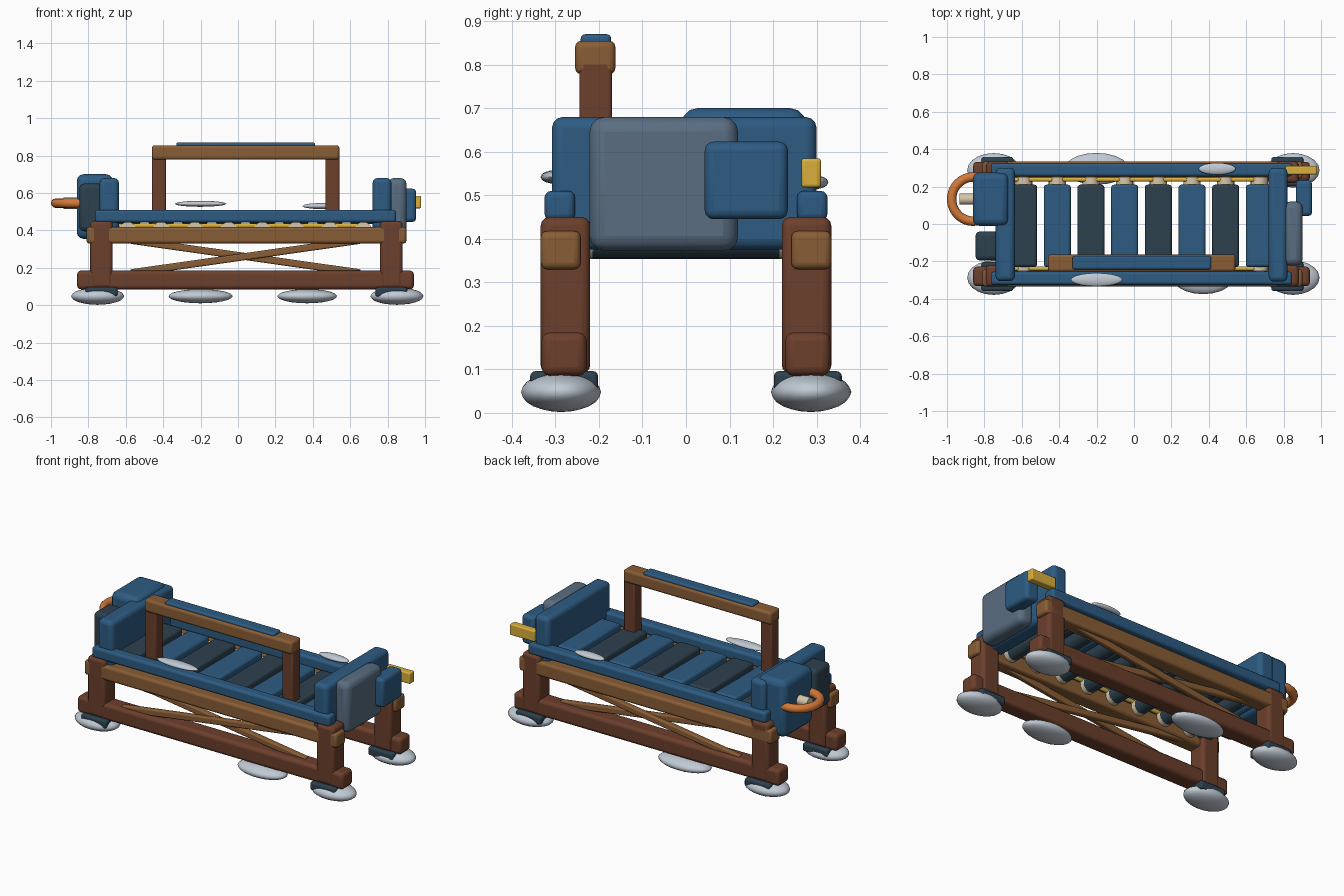
import bpy
import math
from mathutils import Vector

cube = bpy.data.objects.get("Cube")
if cube:
    bpy.data.objects.remove(cube, do_unlink=True)


def material(name, rgb):
    m = bpy.data.materials.new(name)
    m.use_nodes = True
    col = (*rgb, 1)
    m.diffuse_color = col
    bsdf = m.node_tree.nodes["Principled BSDF"]
    bsdf.inputs["Base Color"].default_value = col
    bsdf.inputs["Roughness"].default_value = 0.7
    return m


BLUE = material("blue cloth", (0.026, 0.105, 0.225))
DARK = material("dark slate", (0.026, 0.052, 0.075))
BROWN = material("dark wood", (0.15, 0.05, 0.025))
TAN = material("light wood", (0.25, 0.11, 0.036))
GREY = material("blue grey", (0.1, 0.155, 0.22))
SNOW = material("snow white", (0.53, 0.59, 0.66))
ORANGE = material("orange", (0.65, 0.19, 0.04))
YELLOW = material("yellow", (0.7, 0.43, 0.045))
CREAM = material("cream", (0.68, 0.57, 0.4))


def finish(name, mat, angle=40):
    ob = bpy.context.object
    ob.name = ob.data.name = name
    ob.data.materials.append(mat)
    bpy.ops.object.shade_smooth_by_angle(angle=math.radians(angle))
    return ob


def box(name, mat, x, y, z, bevel=0.015):
    """Rounded box from its (min, max) range on each axis."""
    bpy.ops.mesh.primitive_cube_add(size=1)
    ob = bpy.context.object
    size = Vector([b - a for a, b in (x, y, z)])
    mid = Vector([(a + b) / 2 for a, b in (x, y, z)])
    for v in ob.data.vertices:
        v.co = v.co * size
    ob.location = mid
    mod = ob.modifiers.new("round", "BEVEL")
    mod.width = bevel
    mod.segments = 3
    return finish(name, mat)


def rod(name, mat, a, b, radius):
    a, b = Vector(a), Vector(b)
    bpy.ops.mesh.primitive_cylinder_add(
        vertices=20, radius=radius, depth=(b - a).length, location=(a + b) / 2,
        rotation=(b - a).to_track_quat("Z", "Y").to_euler())
    return finish(name, mat)


def blob(name, mid, half):
    bpy.ops.mesh.primitive_ico_sphere_add(subdivisions=3, radius=1, location=mid)
    ob = bpy.context.object
    for v in ob.data.vertices:
        v.co = v.co * Vector(half)
    return finish(name, SNOW)


def span(mid, half):
    return (mid - half, mid + half)


# Two matching side frames
for side, s in (("front", -1), ("back", 1)):
    y = s * 0.28
    box(side + "_lower_rail", BROWN, (-0.86, 0.94), span(y, 0.052), (0.085, 0.185), 0.02)
    box(side + "_upper_rail", TAN, (-0.81, 0.9), span(s * 0.288, 0.046), (0.33, 0.418))
    box(side + "_cushion_rail", BLUE, (-0.765, 0.845), span(s * 0.29, 0.035), (0.442, 0.51))
    for end, x in (("right", -0.73), ("left", 0.82)):
        box(f"{side}_{end}_leg", BROWN, span(x, 0.06), span(s * 0.277, 0.057), (0.09, 0.45), 0.02)
        box(f"{side}_{end}_foot_pad", DARK, span(x, 0.085), span(y, 0.078), (0.045, 0.096), 0.012)
        blob(f"{side}_{end}_snow_foot", (x - 0.02 if x < 0 else x + 0.03, s * 0.287, 0.048),
             (0.142, 0.092, 0.046))
    # Crossed braces
    for k in (-1, 1):
        rise = 0.085 * k
        brace = box(f"{side}_brace_{'a' if k < 0 else 'b'}", TAN, span(0.04, 0.62),
                    span(s * (0.28 + 0.012 * k), 0.017), span(0.26, 0.019), 0.008)
        brace.rotation_euler.y = -math.atan2(rise, 0.6)
    rod(side + "_spring_bar", YELLOW, (-0.64, s * 0.238, 0.425), (0.66, s * 0.238, 0.425), 0.012)

# Slats over round rollers
for i in range(8):
    x = -0.59 + 0.18 * i
    box(f"slat_{i + 1}", BLUE if i % 2 else DARK, span(x, 0.072), (-0.23, 0.21), (0.435, 0.485))
    rod(f"roller_{i + 1}", DARK, (x, -0.215, 0.4), (x, 0.215, 0.4), 0.046)
    for s in (-1, 1):
        rod(f"roller_cap_{i + 1}", CREAM, (x, s * 0.212, 0.4), (x, s * 0.25, 0.4), 0.046)

# End boards
box("right_end_board", BLUE, (-0.74, -0.637), (-0.305, 0.3), (0.375, 0.68), 0.025)
box("left_end_board", BLUE, (0.72, 0.82), (-0.308, 0.3), (0.375, 0.68), 0.025)

# Packs on the left end
box("grey_pack", GREY, (0.8, 0.902), (-0.222, 0.12), (0.372, 0.68), 0.035)
box("small_blue_pack", BLUE, (0.865, 0.952), (0.043, 0.234), (0.445, 0.623), 0.02)
box("yellow_tag", YELLOW, (0.81, 0.978), (0.265, 0.31), (0.518, 0.585), 0.007)

# Packs, peg and loop handle on the right end
box("large_blue_pack", BLUE, (-0.862, -0.67), (-0.01, 0.275), (0.355, 0.7), 0.035)
box("dark_pack", DARK, (-0.848, -0.72), (-0.195, -0.04), (0.395, 0.65), 0.025)
rod("peg", CREAM, (-0.932, 0.133, 0.545), (-0.84, 0.133, 0.545), 0.03)

curve = bpy.data.curves.new("loop_handle", "CURVE")
curve.dimensions = "3D"
curve.bevel_depth = 0.025
curve.bevel_resolution = 4
curve.use_fill_caps = True
line = curve.splines.new("POLY")
steps = 24
line.points.add(steps)
for i, p in enumerate(line.points):
    a = math.radians(75 + 210 * i / steps)
    p.co = (-0.86 + 0.115 * math.cos(a), 0.133 + 0.118 * math.sin(a), 0.545, 1)
loop = bpy.data.objects.new("loop_handle", curve)
bpy.context.collection.objects.link(loop)
bpy.ops.object.select_all(action="DESELECT")
loop.select_set(True)
bpy.context.view_layer.objects.active = loop
bpy.ops.object.convert(target="MESH")
finish("loop_handle", ORANGE, 60)

# Hand rail at the front
for name, x in (("right", (-0.46, -0.385)), ("left", (0.468, 0.542))):
    box(name + "_rail_post", BROWN, x, (-0.245, -0.17), (0.43, 0.81), 0.01)
box("hand_rail", TAN, (-0.46, 0.542), (-0.255, -0.162), (0.778, 0.855), 0.015)
box("hand_rail_pad", BLUE, (-0.33, 0.412), (-0.242, -0.172), (0.845, 0.87), 0.01)

# Loose snow on and under the rails
blob("front_low_snow", (0.37, -0.29, 0.048), (0.16, 0.085, 0.038))
blob("back_low_snow", (-0.2, 0.295, 0.048), (0.172, 0.085, 0.038))
blob("front_top_snow", (-0.2, -0.298, 0.542), (0.138, 0.036, 0.016))
blob("back_top_snow", (0.445, 0.295, 0.53), (0.1, 0.032, 0.016))
